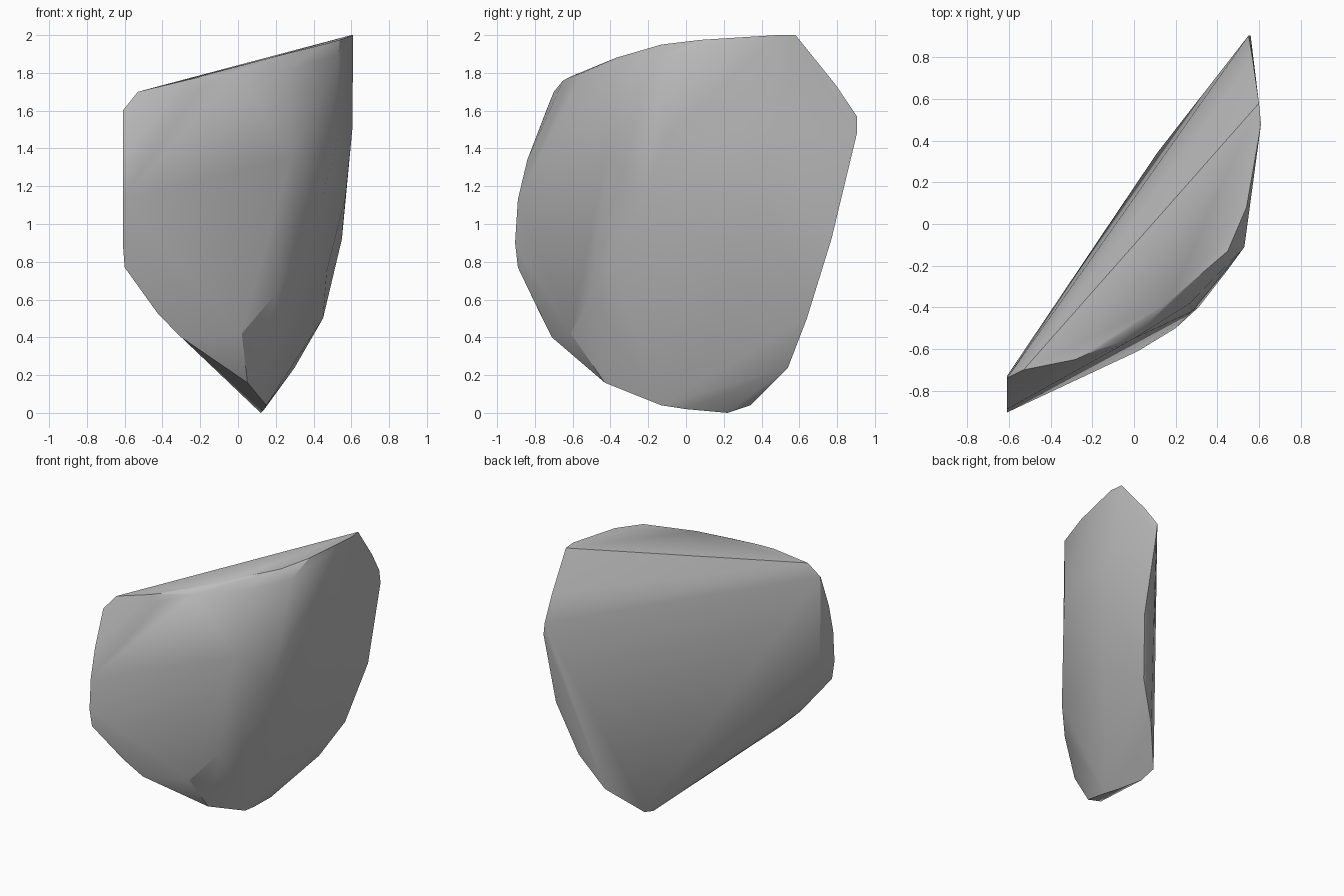
import bpy
import bmesh
from math import radians

# Remove the default object only
default_cube = bpy.data.objects.get("Cube")
if default_cube:
    bpy.data.objects.remove(default_cube, do_unlink=True)


def make_material(name, colour):
    """One flat colour, shown both in the viewport and in a render."""
    material = bpy.data.materials.new(name)
    material.use_nodes = True
    material.diffuse_color = colour
    shader = material.node_tree.nodes["Principled BSDF"]
    shader.inputs["Base Color"].default_value = colour
    shader.inputs["Roughness"].default_value = 0.9
    return material


def make_hull(name, outlines, material, sharp_angle):
    """Wrap a convex skin around several corner outlines."""
    bm = bmesh.new()
    for outline in outlines:
        for corner in outline:
            bm.verts.new(corner)
    result = bmesh.ops.convex_hull(bm, input=bm.verts)
    unused = result["geom_interior"] + result["geom_unused"]
    loose = {v for v in unused if isinstance(v, bmesh.types.BMVert)}
    bmesh.ops.delete(bm, geom=list(loose), context="VERTS")

    # Merge the nearly flat triangles into broad cleaved facets
    bmesh.ops.dissolve_limit(bm, angle_limit=radians(2),
                             verts=bm.verts, edges=bm.edges)
    bmesh.ops.recalc_face_normals(bm, faces=bm.faces)

    mesh = bpy.data.meshes.new(name)
    bm.to_mesh(mesh)
    bm.free()
    mesh.materials.append(material)
    rock = bpy.data.objects.new(name, mesh)
    bpy.context.collection.objects.link(rock)

    bpy.ops.object.select_all(action="DESELECT")
    rock.select_set(True)
    bpy.context.view_layer.objects.active = rock
    bpy.ops.object.shade_smooth_by_angle(angle=sharp_angle)
    return rock


# Sloping top facet
top_rim = [
    (-.53, -.7, 1.7), (-.28, -.65, 1.76), (-.17, -.6, 1.785),
    (.17, -.37, 1.88), (.45, -.13, 1.95), (.54, .08, 1.975),
    (.61, .48, 2), (.6, .58, 2),
]

# Narrow end: front edge, then back edge
narrow_end = [
    (-.61, -.74, 1.6), (-.61, -.84, 1.34), (-.61, -.89, 1.13),
    (-.61, -.905, .9), (-.6, -.89, .77), (-.61, -.73, .92),
]

# Broken underside, running from the narrow end to the lowest tip
underside = [
    (-.42, -.77, .52), (-.3, -.71, .4), (.05, -.43, .16),
    (.15, -.13, .04), (.14, 0, .02), (.12, .22, 0), (.11, .34, .04),
]

# Rear edge, rising from the tip to the far corner
rear_edge = [
    (.3, .54, .24), (.45, .64, .5), (.55, .77, .92),
    (.56, .905, 1.48), (.55, .905, 1.57), (.57, .79, 1.74),
]

# Ridge climbing from the low knot to the upper shoulder
front_ridge = [
    (.02, -.61, .42), (.2, -.5, .63), (.31, -.4, .8),
    (.45, -.22, 1.16), (.53, -.11, 1.45), (.53, -.11, 1.89),
]

# Upper bevel of the front face, and the crease below it
front_bevel = [
    (-.2, -.64, 1.72), (0, -.55, 1.8),
    (.27, -.38, 1.82), (.28, -.42, 1.35),
]

# Swelling on the flank
flank = [(.47, .25, .75), (.57, .4, 1.15), (.605, .45, 1.5)]

stone_grey = make_material("stone_grey", (.5, .5, .5, 1))
make_hull("rock_shard",
          [top_rim, narrow_end, underside, rear_edge,
           front_ridge, front_bevel, flank],
          stone_grey, radians(30))
